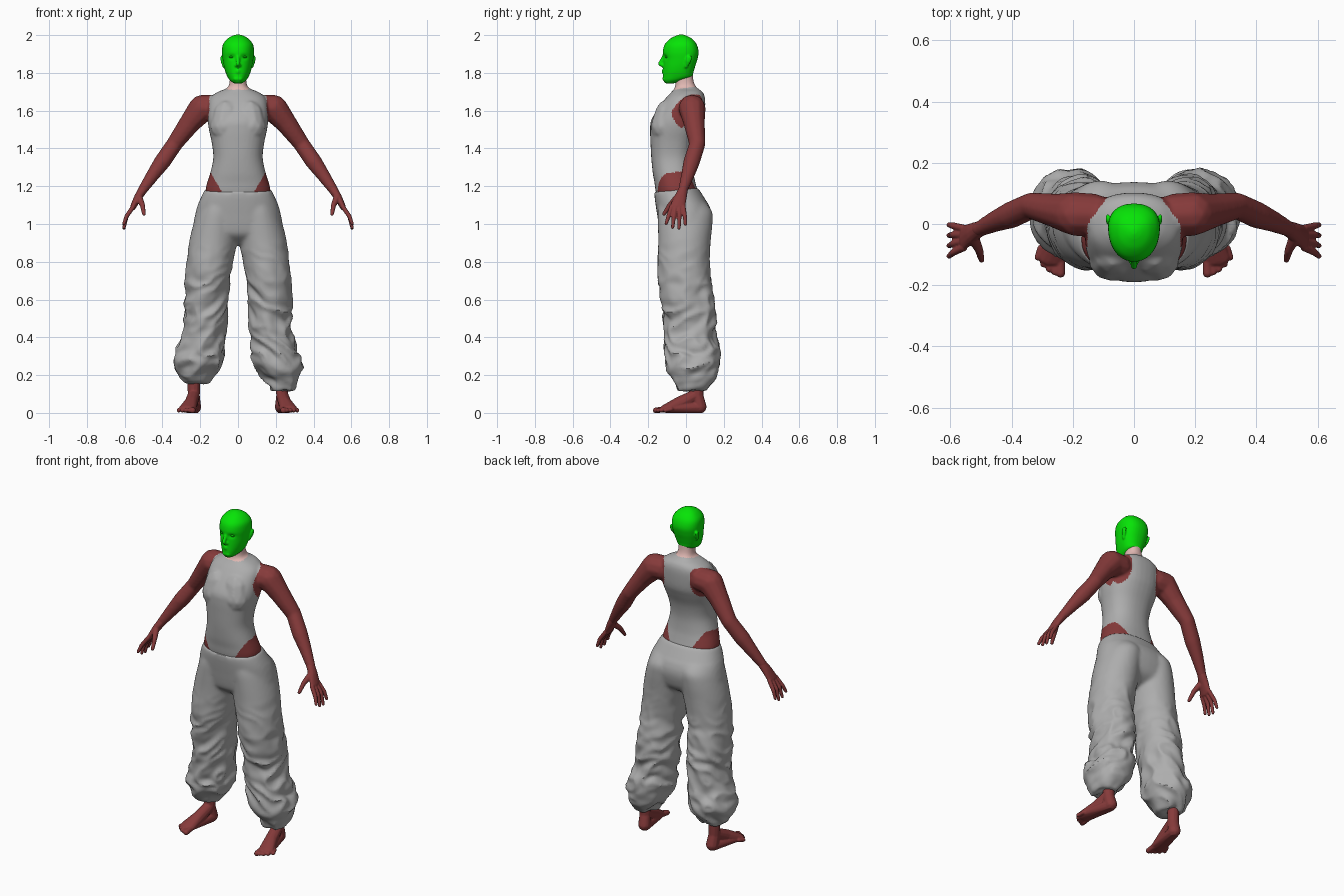
import bpy, bmesh, math
from mathutils import Vector, noise

cube = bpy.data.objects.get("Cube")
if cube:
    bpy.data.objects.remove(cube)


def material(name, rgb):
    m = bpy.data.materials.new(name)
    m.use_nodes = True
    m.diffuse_color = (*rgb, 1)
    bsdf = m.node_tree.nodes["Principled BSDF"]
    bsdf.inputs["Base Color"].default_value = (*rgb, 1)
    return m


GREY = material("cloth grey", (0.42, 0.42, 0.42))
MAROON = material("skin maroon", (0.24, 0.043, 0.043))
GREEN = material("head green", (0.002, 0.78, 0.002))
PINK = material("neck pink", (0.75, 0.48, 0.45))


def spline(rows, steps=5):
    """Catmull-Rom through rows of numbers."""
    out = []
    for i in range(len(rows) - 1):
        a, b, c, d = rows[max(i - 1, 0)], rows[i], rows[i + 1], rows[min(i + 2, len(rows) - 1)]
        for s in range(steps):
            t = s / steps
            out.append([q + t / 2 * (r - p + t * (2 * p - 5 * q + 4 * r - w + t * (3 * (q - r) + w - p)))
                        for p, q, r, w in zip(a, b, c, d)])
    return out + [list(rows[-1])]


def loft(bm, rows, power=2.3, taper=0, n=36):
    """Stack of rounded rings: z, centre x, half width, front y, back y."""
    rings = []
    for z, cx, hw, yf, yb in spline(rows):
        ring = []
        for k in range(n):
            a = math.tau * k / n
            c, s = math.cos(a), math.sin(a)
            px = math.copysign(abs(c) ** (2 / power), c)
            py = math.copysign(abs(s) ** (2 / power), s)
            ring.append(bm.verts.new((cx + hw * px * (1 + taper * py),
                                      (yf + yb) / 2 + (yb - yf) / 2 * py, z)))
        rings.append(ring)
    for low, high in zip(rings, rings[1:]):
        for k in range(n):
            j = (k + 1) % n
            bm.faces.new((low[k], low[j], high[j], high[k]))
    bm.faces.new(rings[0][::-1])
    bm.faces.new(rings[-1])


def chain(bm, nodes, side=1):
    """Rounded limb through ellipsoids: x, y, z and one or three radii."""
    for pair in zip(nodes, nodes[1:]):
        tmp = bmesh.new()
        for x, y, z, *r in pair:
            rx, ry, rz = r if len(r) == 3 else r * 3
            made = bmesh.ops.create_icosphere(tmp, subdivisions=2, radius=1)
            for v in made["verts"]:
                v.co = (side * (x + v.co.x * rx), y + v.co.y * ry, z + v.co.z * rz)
        hull = bmesh.ops.convex_hull(tmp, input=tmp.verts)
        loose = {g for g in hull["geom_interior"] if isinstance(g, bmesh.types.BMVert)}
        bmesh.ops.delete(tmp, geom=list(loose), context="VERTS")
        copy = {v: bm.verts.new(v.co) for v in tmp.verts}
        for f in tmp.faces:
            bm.faces.new([copy[v] for v in f.verts])
        tmp.free()


def finish(name, bm, mats, voxel, smooth=3, shape=None, paint=None):
    """Fuse the pieces into one skin, then shape and colour it."""
    me = bpy.data.meshes.new(name)
    bmesh.ops.recalc_face_normals(bm, faces=bm.faces)
    bm.to_mesh(me)
    bm.free()
    ob = bpy.data.objects.new(name, me)
    bpy.context.scene.collection.objects.link(ob)
    rem = ob.modifiers.new("fuse", "REMESH")
    rem.mode = "VOXEL"
    rem.voxel_size = voxel
    sm = ob.modifiers.new("soften", "SMOOTH")
    sm.factor, sm.iterations = 0.5, smooth
    dg = bpy.context.evaluated_depsgraph_get()
    fused = bpy.data.meshes.new_from_object(ob.evaluated_get(dg))
    ob.modifiers.clear()
    ob.data = fused
    fused.materials.clear()
    for m in mats:
        fused.materials.append(m)
    if shape:
        moved = [shape(v.co.copy(), v.normal.copy()) for v in fused.vertices]
        for v, co in zip(fused.vertices, moved):
            v.co = co
    for p in fused.polygons:
        p.material_index = paint(p.center) if paint else 0
    bpy.ops.object.select_all(action="DESELECT")
    ob.select_set(True)
    bpy.context.view_layer.objects.active = ob
    bpy.ops.object.shade_smooth_by_angle(angle=math.radians(45))


# Torso, neck and arms
bm = bmesh.new()
loft(bm, [(1.12, 0, .17, -.15, .07), (1.18, 0, .172, -.162, .06), (1.22, 0, .163, -.167, .05),
          (1.27, 0, .147, -.176, .04), (1.35, 0, .131, -.184, .036), (1.43, 0, .139, -.188, .05),
          (1.5, 0, .154, -.19, .078), (1.55, 0, .16, -.184, .096), (1.62, 0, .158, -.143, .102),
          (1.67, 0, .145, -.104, .1), (1.7, 0, .105, -.076, .087), (1.72, 0, .058, -.06, .06),
          (1.75, 0, .045, -.056, .042), (1.81, 0, .043, -.06, .034)])
for side in (1, -1):
    chain(bm, [(.06, -.1, 1.56, .08, .07, .1), (.07, -.115, 1.515, .08, .073, .08)], side)
    chain(bm, [(.13, .03, 1.615, .07), (.19, .032, 1.612, .073), (.25, .042, 1.54, .058),
               (.335, .06, 1.425, .044), (.4, .03, 1.33, .045), (.45, .01, 1.26, .036),
               (.507, -.017, 1.177, .026)], side)


def body_paint(c):
    ax, back = abs(c.x), max(0, c.y)
    if ax < .08 and c.z > 1.72 + .15 * c.y:
        return 2
    armhole = ((c.y - .03) / .105) ** 2 + ((c.z - 1.6 + .2 * back) / (.105 + .2 * back)) ** 2 < 1
    if ax > .25 or (ax > .165 and c.z > 1.3) or (armhole and ax > .152 - .75 * back):
        return 1
    inner = .085 if c.y < -.06 else .065
    return int(c.z < min(1.275, 1.17 + (ax - inner) * 1.7))


finish("body", bm, [GREY, MAROON, PINK], .007, 8, paint=body_paint)

# Hands with spread fingers
for side, name in ((1, "left_hand"), (-1, "right_hand")):
    bm = bmesh.new()
    chain(bm, [(.5, -.014, 1.187, .025), (.53, -.03, 1.14, .02, .034, .025),
               (.556, -.046, 1.09, .015, .042, .018)], side)
    for i in range(4):
        reach = (.025, .004, 0, .02)[i]
        chain(bm, [(.556, -.077 + .021 * i, 1.09, .0125), (.59, -.093 + .029 * i, 1.04, .0115),
                   (.604, -.105 + .034 * i, .978 + reach, .009)], side)
    chain(bm, [(.525, -.045, 1.14, .02), (.506, -.085, 1.1, .014), (.498, -.117, 1.053, .01)], side)
    finish(name, bm, [MAROON], .004, 2)

# Baggy trousers with folds that grow toward the hems
bm = bmesh.new()
loft(bm, [(.89, 0, .05, -.06, .03), (.92, 0, .17, -.105, .085), (.95, 0, .225, -.133, .115),
          (1.0, 0, .235, -.145, .132), (1.05, 0, .227, -.153, .137), (1.1, 0, .214, -.161, .122),
          (1.14, 0, .196, -.166, .093), (1.178, 0, .176, -.167, .064)])
for side in (1, -1):
    lean = 0 if side > 0 else .035      # the right hem sits higher and closer in
    loft(bm, [(z + lean * max(0, .6 - z), side * (cx - lean * max(0, 1 - z / .3)), hw, yf, yb)
              for z, cx, hw, yf, yb in [
        (.12 + lean * .7, .237, .064, -.05, .11), (.17 + lean * .5, .232, .092, -.075, .15),
        (.25, .213, .13, -.105, .174), (.32, .2, .13, -.112, .178), (.4, .18, .113, -.112, .162),
        (.5, .171, .113, -.12, .156), (.6, .169, .117, -.13, .147), (.7, .161, .119, -.147, .132),
        (.8, .149, .122, -.15, .125), (.9, .133, .127, -.147, .13), (1.0, .118, .118, -.149, .14),
        (1.07, .104, .109, -.15, .137), (1.13, .095, .085, -.14, .085)]], power=2.0)


def folds(co, normal):
    if co.z > 1.12:                     # the waistband rises toward the back
        co.z += (co.z - 1.12) * 1.6 * (co.y + .08)
    w = min(1, max(0, (.92 - co.z) / .4))
    side = 1 if co.x > 0 else -1
    tilt = co.z + .5 * side * co.x - .3 * co.y
    warp = noise.noise(co * 7) * .8
    p = Vector((co.x * 7 + warp, co.y * 7 + 3 * side, tilt * 11 + warp))
    ridge = .45 - 2 * abs(noise.noise(p))
    fine = noise.noise(Vector((co.x * 15, co.y * 15, tilt * 22)))
    return co + normal * w * (.017 * ridge + .006 * fine)


finish("trousers", bm, [GREY], .011, 5, folds)

# Bare feet
for side, name in ((1, "left_foot"), (-1, "right_foot")):
    bm = bmesh.new()
    chain(bm, [(.235, .058, .25, .036), (.234, .06, .09, .033), (.23, .074, .032, .036)], side)
    chain(bm, [(.235, .045, .09, .033), (.248, -.03, .052, .036, .04, .036),
               (.268, -.108, .022, .047, .03, .022), (.23, .07, .028, .034)], side)
    for i in range(5):
        y = -.16 + .0032 * i * i
        r = .016 if i == 0 else .0115
        chain(bm, [(.24 + .016 * i, -.11 + .002 * i * i, .02, r), (.24 + .0185 * i, y, .013, r)], side)
    finish(name, bm, [MAROON], .0045, 2, lambda co, n: Vector((co.x, co.y, max(co.z, 0))))

# Head with nose, lips, chin and ears
bm = bmesh.new()
loft(bm, [(1.745, 0, .022, -.11, -.06), (1.76, 0, .042, -.12, -.015), (1.778, 0, .055, -.123, .03),
          (1.805, 0, .066, -.122, .04), (1.835, 0, .074, -.121, .049), (1.87, 0, .08, -.12, .06),
          (1.91, 0, .084, -.123, .067), (1.95, 0, .079, -.113, .057), (1.98, 0, .056, -.085, .033),
          (1.996, 0, .03, -.055, .004), (2.003, 0, .008, -.034, -.016)], power=2.25, taper=.12)
chain(bm, [(0, -.116, 1.89, .009), (0, -.138, 1.848, .011), (0, -.12, 1.84, .013)])
chain(bm, [(-.01, -.112, 1.768, .016, .013, .012), (.01, -.112, 1.768, .016, .013, .012)])
for side in (1, -1):
    chain(bm, [(0, -.127, 1.84, .009), (.011, -.122, 1.839, .008)], side)
    for z in (1.812, 1.803):
        chain(bm, [(0, -.123, z, .006), (.02, -.114, z - .001, .004)], side)
    chain(bm, [(.074, .0, 1.835, .008, .01, .01), (.084, .012, 1.865, .008, .016, .014),
               (.086, .018, 1.88, .007, .016, .012)], side)


def sockets(co, normal):
    if co.y < -.05:
        d = ((abs(co.x) - .034) / .017) ** 2 + ((co.z - 1.884) / .013) ** 2
        co.y += .008 * math.exp(-d)
    return co


finish("head", bm, [GREEN], .0045, 4, sockets)

# Eyes
for side, name in ((1, "left_eye"), (-1, "right_eye")):
    bm = bmesh.new()
    chain(bm, [(.031, -.1, 1.884, .012, .012, .007), (.036, -.099, 1.884, .012, .012, .007)], side)
    finish(name, bm, [GREEN], .003, 2)
